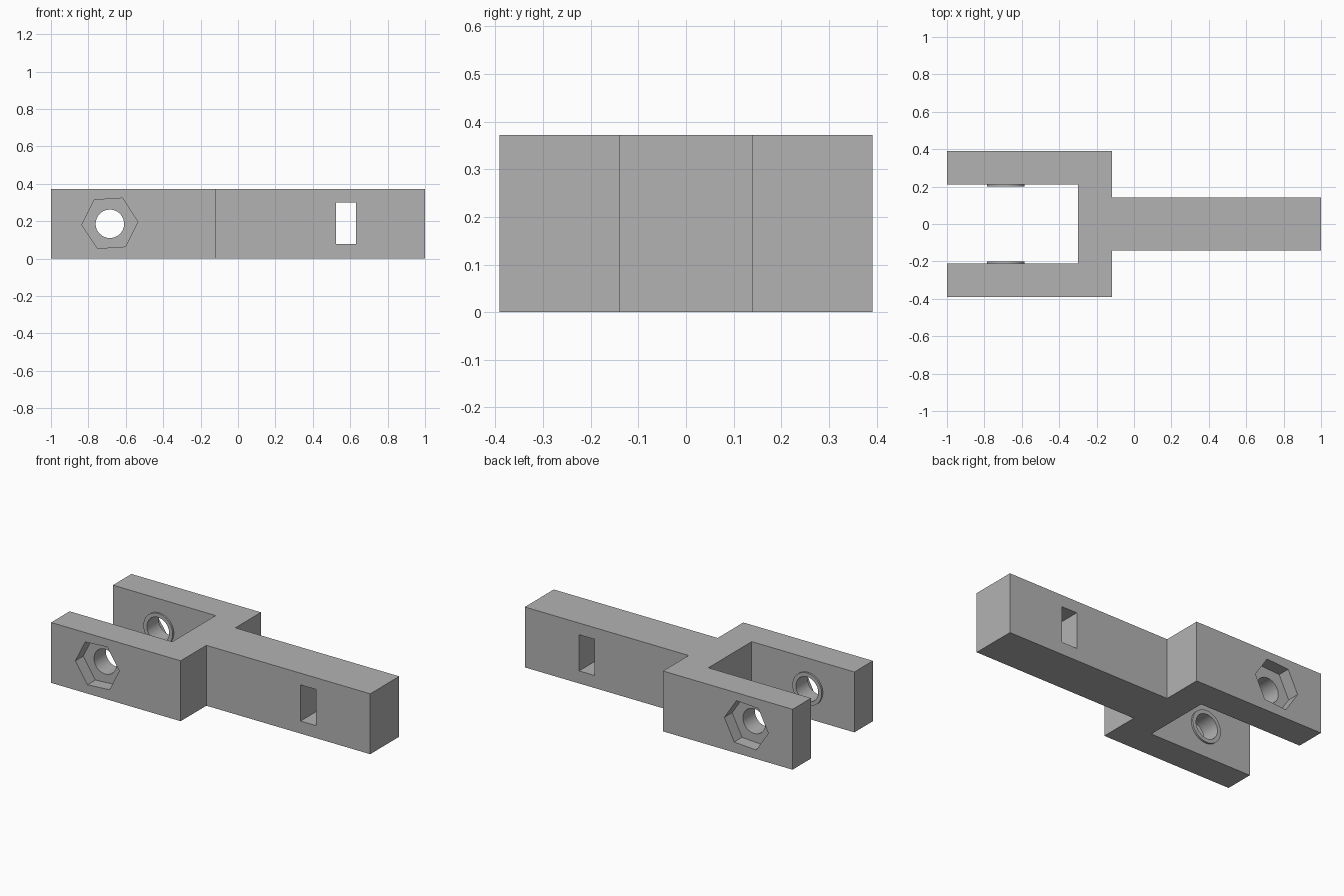
import bpy, bmesh
from math import sin, cos, radians, tau
from mathutils import Matrix

cube = bpy.data.objects.get("Cube")
if cube:
    bpy.data.objects.remove(cube, do_unlink=True)

HEIGHT = 0.372
MID = HEIGHT / 2
PIVOT = -0.685
ALONG_Y = Matrix.Rotation(radians(90), 4, 'X')
ALONG_X = Matrix.Translation((0, 0, MID)) @ Matrix.Rotation(radians(90), 4, 'Y')

grey = bpy.data.materials.new("Plain grey")
grey.use_nodes = True
colour = (0.45, 0.45, 0.45, 1)
grey.diffuse_color = colour
grey.node_tree.nodes["Principled BSDF"].inputs["Base Color"].default_value = colour


def prism(name, points, low, high, matrix=Matrix()):
    """Extrude a flat outline from low to high, then turn it into place."""
    bm = bmesh.new()
    face = bm.faces.new([bm.verts.new((x, y, low)) for x, y in points])
    side = bmesh.ops.extrude_face_region(bm, geom=[face])
    verts = [v for v in side["geom"] if isinstance(v, bmesh.types.BMVert)]
    bmesh.ops.translate(bm, vec=(0, 0, high - low), verts=verts)
    bm.transform(matrix)
    bmesh.ops.recalc_face_normals(bm, faces=bm.faces[:])
    mesh = bpy.data.meshes.new(name)
    bm.to_mesh(mesh)
    bm.free()
    mesh.materials.append(grey)
    obj = bpy.data.objects.new(name, mesh)
    bpy.context.collection.objects.link(obj)
    return obj


def ring(radius, sides, x=0, y=0, turn=0):
    angles = [tau * i / sides + radians(turn) for i in range(sides)]
    return [(x + radius * cos(a), y + radius * sin(a)) for a in angles]


def combine(target, tool, operation):
    """Apply a boolean and discard the tool."""
    mod = target.modifiers.new("Cut", 'BOOLEAN')
    mod.object, mod.operation, mod.solver = tool, operation, 'EXACT'
    bpy.context.view_layer.objects.active = target
    bpy.ops.object.modifier_apply(modifier=mod.name)
    bpy.data.objects.remove(tool, do_unlink=True)


# Fork and shank outline, mirrored across the long axis
half = [(1, 0.141), (-0.117, 0.141), (-0.117, 0.391), (-1, 0.391), (-1, 0.211), (-0.3, 0.211)]
outline = half + [(x, -y) for x, y in reversed(half)]
body = prism("fork_bracket", outline, 0, HEIGHT)

# Raised washers on the inner faces of the prongs
for s in (-1, 1):
    low, high = sorted((s * 0.2, s * 0.25))
    combine(body, prism("washer", ring(0.1, 64, PIVOT, MID), low, high, ALONG_Y), 'UNION')

# Pivot hole through both prongs
combine(body, prism("pivot_cutter", ring(0.076, 64, PIVOT, MID), -0.6, 0.6, ALONG_Y), 'DIFFERENCE')

# Hexagonal nut pockets on the outer faces
for s in (-1, 1):
    low, high = sorted((s * 0.315, s * 0.6))
    hexagon = ring(0.15, 6, PIVOT, MID + 0.003, 3.5)
    combine(body, prism("nut_cutter", hexagon, low, high, ALONG_Y), 'DIFFERENCE')

# Lengthwise bore in the shank, then the slot across it
combine(body, prism("bore_cutter", ring(0.066, 64), 0.35, 1.2, ALONG_X), 'DIFFERENCE')
slot = [(0.525, 0.077), (0.63, 0.077), (0.63, 0.3), (0.525, 0.3)]
combine(body, prism("slot_cutter", slot, -0.4, 0.4, ALONG_Y), 'DIFFERENCE')

# Smooth holes, sharp edges
bpy.ops.object.select_all(action='DESELECT')
body.select_set(True)
bpy.context.view_layer.objects.active = body
bpy.ops.object.shade_smooth_by_angle(angle=radians(30))
